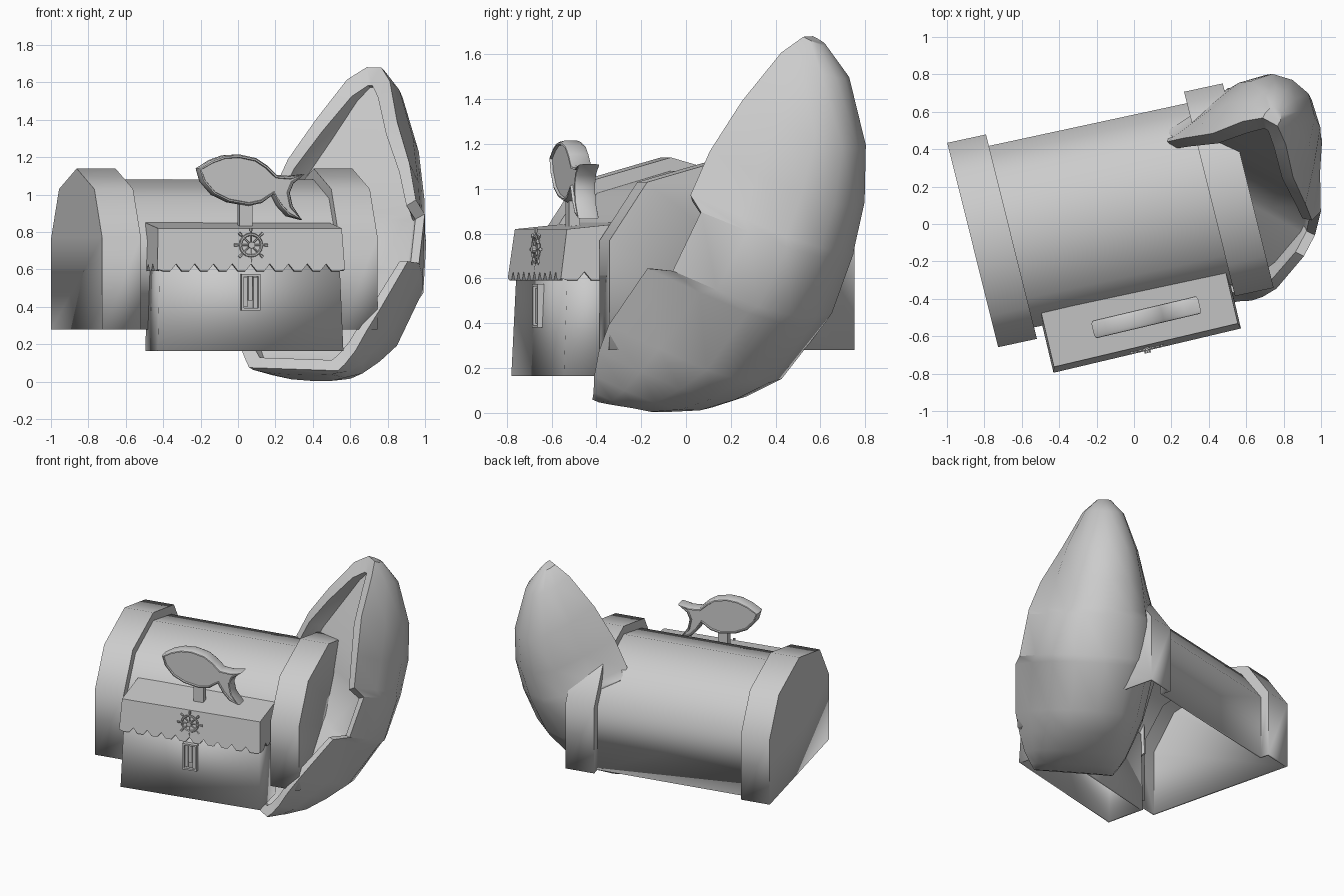
import bpy, bmesh, math
from mathutils import Vector, Matrix

if "Cube" in bpy.data.objects:
    bpy.data.objects.remove(bpy.data.objects["Cube"])

GREY = (0.6, 0.6, 0.6, 1)
mat = bpy.data.materials.new("plain grey")
mat.use_nodes = True
mat.diffuse_color = GREY
mat.node_tree.nodes["Principled BSDF"].inputs["Base Color"].default_value = GREY

TURN = math.radians(13.3)  # the porch stands at an angle; its parts are built straight


def finish(name, bm, turn=TURN, shell=0, smooth=30):
    bmesh.ops.recalc_face_normals(bm, faces=bm.faces)
    me = bpy.data.meshes.new(name)
    bm.to_mesh(me)
    bm.free()
    me.materials.append(mat)
    ob = bpy.data.objects.new(name, me)
    bpy.context.collection.objects.link(ob)
    ob.rotation_euler.z = turn
    if shell:
        mod = ob.modifiers.new("thickness", "SOLIDIFY")
        mod.thickness = shell
        mod.offset = -1
    if smooth:
        bpy.ops.object.select_all(action="DESELECT")
        ob.select_set(True)
        bpy.context.view_layer.objects.active = ob
        bpy.ops.object.shade_smooth_by_angle(angle=math.radians(smooth))
    return ob


def add_box(bm, centre, size):
    m = Matrix.Translation(centre) @ Matrix.Diagonal((*size, 1))
    bmesh.ops.create_cube(bm, size=1, matrix=m)


def add_rod(bm, a, b, r, sides=8):
    a, b = Vector(a), Vector(b)
    rot = (b - a).to_track_quat("Z", "Y").to_matrix().to_4x4()
    bmesh.ops.create_cone(bm, cap_ends=True, segments=sides, radius1=r, radius2=r,
                          depth=(b - a).length, matrix=Matrix.Translation((a + b) / 2) @ rot)


# House: a slightly skewed barn-shaped shell with thicker ends, hollow and open underneath
def barn(half, eave, knee, knee_z, ridge):
    return [(-half, 0.28), (-half, eave), (-knee, knee_z), (0, ridge),
            (knee, knee_z), (half, eave), (half, 0.28)]


cap, body = barn(0.563, 0.77, 0.39, 1.03, 1.14), barn(0.5, 0.75, 0.34, 0.98, 1.08)
bm = bmesh.new()
rows = [[bm.verts.new((u, 0.072 - 0.032 * u + v, z)) for v, z in prof] for u, prof in
        ((-0.864, cap), (-0.652, cap), (-0.652, body), (0.431, body), (0.431, cap), (0.642, cap))]
for r, s in zip(rows, rows[1:]):
    for i in range(len(cap) - 1):
        bm.faces.new((r[i], r[i + 1], s[i + 1], s[i]))
bm.faces.new(rows[0])
bm.faces.new(rows[-1])
finish("house_shell", bm, turn=math.radians(14), shell=0.02, smooth=42)

# Porch: flared walls under a scalloped awning
MID = -0.087


def loop(half, front, back, z):
    return [Vector((MID - half, back, z)), Vector((MID - half, front, z)),
            Vector((MID + half, front, z)), Vector((MID + half, back, z))]


bm = bmesh.new()
low = [bm.verts.new(p) for p in loop(0.51, -0.66, -0.37, 0.165)]
top = [bm.verts.new(p) for p in loop(0.49, -0.635, -0.37, 0.75)]
for i in range(4):
    j = (i + 1) % 4
    bm.faces.new((low[i], low[j], top[j], top[i]))
finish("porch_walls", bm, shell=0.02)

bm = bmesh.new()
low, top = loop(0.515, -0.675, -0.35, 0.6), loop(0.505, -0.645, -0.35, 0.82)
top[0].z = top[3].z = 0.85
bm.faces.new([bm.verts.new(p) for p in top])
for i, teeth in enumerate((3, 10, 3)):
    a, b = low[i], low[i + 1]
    edge = [top[i], a]
    for t in range(teeth):
        for f, lift in ((0.3, -0.008), (0.7, -0.008), (1, 0.03)):
            if t < teeth - 1 or f < 1:
                edge.append(a.lerp(b, (t + f) / teeth) + Vector((0, 0, lift)))
    bm.faces.new([bm.verts.new(p) for p in edge + [b, top[i + 1]]])
bmesh.ops.remove_doubles(bm, verts=bm.verts, dist=0.0005)
finish("awning", bm, shell=0.015, smooth=0)

# Ship's wheel on the awning
bm = bmesh.new()
centre = Vector((MID, -0.668, 0.73))
for k in range(16):
    p, q = (centre + 0.058 * Vector((math.cos(a), 0, math.sin(a)))
            for a in (k * math.pi / 8, (k + 1) * math.pi / 8))
    add_rod(bm, p, q, 0.008, 6)
for k in range(8):
    d = Vector((math.cos(k * math.pi / 4), 0, math.sin(k * math.pi / 4)))
    add_rod(bm, centre, centre + d * 0.088, 0.005, 6)
    add_rod(bm, centre + d * 0.075, centre + d * 0.092, 0.008, 6)
add_rod(bm, centre + Vector((0, 0.02, 0)), centre - Vector((0, 0.02, 0)), 0.018, 10)
finish("ship_wheel", bm)

# Door frame with worn planks
bm = bmesh.new()
for side in (-1, 1):
    add_box(bm, (MID + side * 0.046, -0.655, 0.478), (0.012, 0.035, 0.195))
    add_box(bm, (MID, -0.655, 0.478 + side * 0.091), (0.104, 0.035, 0.012))
finish("door_frame", bm, smooth=0)
bm = bmesh.new()
for k, (height, z) in enumerate(((0.16, 0.478), (0.13, 0.5), (0.17, 0.475))):
    add_box(bm, (MID + (k - 1) * 0.027, -0.65, z), (0.023, 0.02, height))
finish("door_planks", bm, smooth=0)

# Fish sign with a rounded, raised rim, on a post
bm = bmesh.new()
outline = [(-0.22, 1.14), (-0.15, 1.185), (-0.08, 1.21), (0, 1.215), (0.09, 1.195), (0.15, 1.155),
           (0.2, 1.105), (0.27, 1.1), (0.35, 1.11), (0.29, 1.06), (0.27, 1.01), (0.285, 0.94),
           (0.335, 0.865), (0.26, 0.885), (0.21, 0.94), (0.18, 1.0), (0.12, 0.955), (0.05, 0.94),
           (-0.06, 0.96), (-0.14, 1.0), (-0.2, 1.07)]
sides = [[bm.verts.new(((x - 0.115) / 0.973, v, z)) for x, z in outline] for v in (-0.53, -0.47)]
n = len(outline)
for i in range(n):
    j = (i + 1) % n
    bm.faces.new((sides[0][i], sides[0][j], sides[1][j], sides[1][i]))
flats = [bm.faces.new(s) for s in sides]
bmesh.ops.recalc_face_normals(bm, faces=bm.faces)
for width, depth in ((0.007, 0.016), (0.008, 0.002), (0.003, -0.012)):
    bmesh.ops.inset_region(bm, faces=flats, thickness=width, depth=depth)
finish("fish_sign", bm, smooth=50)
bm = bmesh.new()
add_box(bm, (-0.08, -0.5, 0.89), (0.07, 0.05, 0.16))
finish("sign_post", bm, smooth=0)

# Boat: hull with a blunt stern, leaning on the house, with a chipped rim and a flat deck.
# Each station: distance along, half beam, rim depth, deck depth, keel depth, fullness.
stations = [(0.78, 0.045, 0.02, 0.045, 0.11, 1), (0.69, 0.13, -0.01, 0.05, 0.27, 1.04),
            (0.44, 0.245, -0.04, 0.06, 0.465, 1), (0.2, 0.37, -0.03, 0.08, 0.56, 0.84),
            (0, 0.44, 0, 0.1, 0.59, 0.81), (-0.04, 0.46, 0.09, 0.11, 0.595, 0.78),
            (-0.33, 0.49, 0.09, 0.11, 0.6, 0.85), (-0.376, 0.49, -0.03, 0.09, 0.595, 0.86),
            (-0.7, 0.44, -0.12, 0, 0.51, 0.89), (-0.84, 0.395, -0.135, -0.04, 0.39, 0.9),
            (-0.96, 0.35, -0.13, -0.06, 0.25, 0.92), (-1.04, 0.3, -0.125, -0.07, 0.1, 0.92),
            (-1.08, 0.27, -0.13, -0.1, -0.06, 0.95)]
origin = Vector((0.565, 0.23, 0.985))
across = Vector((0.878, -0.478, -0.03))
along = Vector((0.198, 0.384, 0.902))
down = Vector((0.42, 0.798, -0.432))
deck_shape = [(1, 0), (0.98, 0.5), (0.94, 1), (0.5, 1), (0, 1)]

bm = bmesh.new()


def skin(is_deck):
    rows = []
    for p, beam, rim, deck, keel, full in stations:
        base = keel
        shape = [(1, 0), (full, 0.4), (full * 0.8, 0.75), (full * 0.45, 0.95), (0, 1)]
        if is_deck:
            p = -0.4 + (p + 0.4) * 0.91
            beam, base, shape = max(beam - 0.05, 0.012), deck, deck_shape
        section = shape + [(-w, h) for w, h in reversed(shape[:-1])]
        rows.append([bm.verts.new(origin + along * p + across * (beam * w)
                                  + down * (rim + (base - rim) * h)) for w, h in section])
    for r, s in zip(rows, rows[1:]):
        for i in range(len(r) - 1):
            bm.faces.new((r[i], r[i + 1], s[i + 1], s[i]))
    bm.faces.new(rows[0])
    bm.faces.new(rows[-1])
    return [r[0] for r in rows] + [r[-1] for r in reversed(rows)]


outer, inner = skin(False), skin(True)
for i in range(len(outer)):
    j = (i + 1) % len(outer)
    bm.faces.new((outer[i], outer[j], inner[j], inner[i]))
finish("boat_hull", bm, turn=0, smooth=35)
